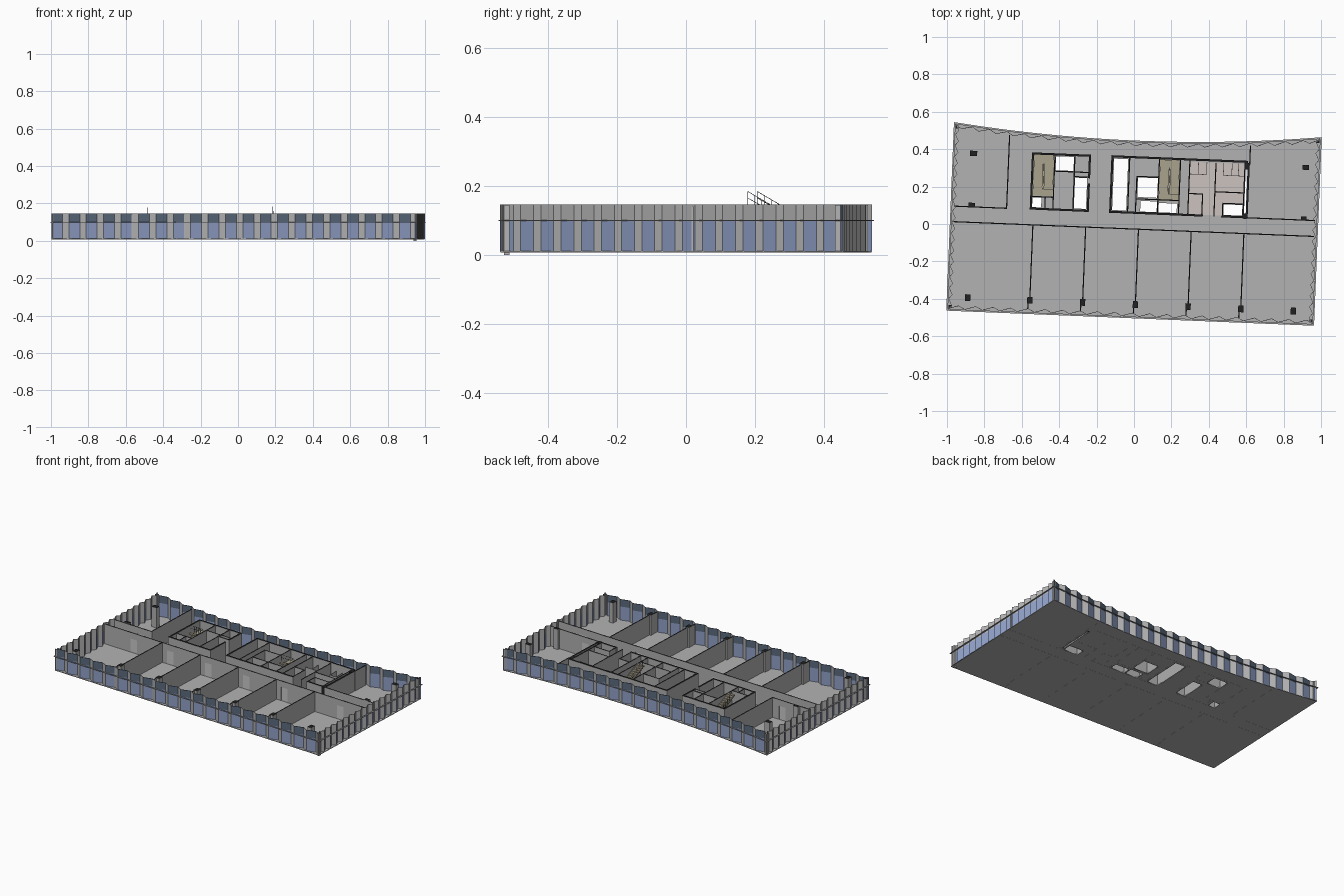
import bpy, bmesh, math
from mathutils import Vector

if "Cube" in bpy.data.objects:
    bpy.data.objects.remove(bpy.data.objects["Cube"])

TILT = -0.041            # whole plan is turned slightly about z
HU, HV, SAG = 0.978, 0.498, 0.058
Z0, ZM, Z1 = 0.010, 0.100, 0.147
T = 0.006                # partition thickness


def mat(name, rgb):
    m = bpy.data.materials.new(name)
    m.diffuse_color = (*rgb, 1)
    m.use_nodes = True
    m.node_tree.nodes["Principled BSDF"].inputs["Base Color"].default_value = m.diffuse_color
    return m


GREY = mat("grey", (0.45, 0.45, 0.45))
BLACK = mat("cut_black", (0.015, 0.015, 0.015))
GLASS = mat("blue_glass", (0.27, 0.34, 0.55))
DARK = mat("dark_glass", (0.10, 0.14, 0.20))
BEIGE = mat("stair_beige", (0.40, 0.36, 0.27))
PINK = mat("tile_floor", (0.60, 0.54, 0.52))
DOOR = mat("door_grey", (0.55, 0.56, 0.57))


def finish(name, data, mats=()):
    ob = bpy.data.objects.new(name, data)
    bpy.context.collection.objects.link(ob)
    ob.rotation_euler.z = TILT
    for m in mats:
        data.materials.append(m)
    return ob


def to_mesh(ob):
    bpy.ops.object.select_all(action='DESELECT')
    ob.select_set(True)
    bpy.context.view_layer.objects.active = ob
    bpy.ops.object.convert(target='MESH')


def boxes(name, items, m=GREY, cap=False):
    """One object of axis-aligned boxes (u0,u1,v0,v1,z0,z1); cap paints the tops black."""
    bm = bmesh.new()
    for u0, u1, v0, v1, z0, z1 in items:
        vs = bmesh.ops.create_cube(bm, size=1)["verts"]
        for v in vs:
            v.co = Vector(((u0 + u1) / 2 + v.co.x * (u1 - u0),
                           (v0 + v1) / 2 + v.co.y * (v1 - v0),
                           (z0 + z1) / 2 + v.co.z * (z1 - z0)))
    bm.normal_update()
    for f in bm.faces:
        f.material_index = 1 if cap and f.normal.z > 0.9 else 0
    me = bpy.data.meshes.new(name)
    bm.to_mesh(me)
    bm.free()
    return finish(name, me, (m, BLACK))


def plate(name, loops, z, half, m=GREY):
    """Flat plate from closed outlines; inner loops become holes."""
    cu = bpy.data.curves.new(name, 'CURVE')
    cu.dimensions, cu.fill_mode, cu.extrude = '2D', 'BOTH', half
    for lp in loops:
        sp = cu.splines.new('POLY')
        sp.points.add(len(lp) - 1)
        for p, (x, y) in zip(sp.points, lp):
            p.co = (x, y, 0, 1)
        sp.use_cyclic_u = True
    ob = finish(name, cu, (m,))
    ob.location.z = z
    to_mesh(ob)


def rect(u0, u1, v0, v1):
    return [(u0, v0), (u1, v0), (u1, v1), (u0, v1)]


def back_v(u):
    return HV - SAG + SAG * (u / HU) ** 2


def outline(off):
    """Plan outline, grown by off, with the concave back edge."""
    a, n = HU + off, 24
    back = [(a - 2 * a * i / n, back_v(a - 2 * a * i / n) + off) for i in range(n + 1)]
    return [(-a, -HV - off), (a, -HV - off)] + back


# floor slab with shaft openings, and the thin ledge round the facade
holes = [(-.43, -.335, .27, .345), (-.325, -.26, .07, .235), (-.548, -.50, .068, .12),
         (-.12, -.045, .07, .345), (.012, .118, .145, .25), (.03, .118, .068, .125),
         (.128, .225, .068, .118), (.475, .575, .068, .125), (.585, .596, .075, .33)]
plate("floor_slab", [outline(0)] + [rect(*h) for h in holes], 0.010, 0.002)
plate("facade_ledge", [outline(.006), outline(-.003)], ZM, 0.001)


# saw-tooth facade: wide glazed face and narrow solid return per bay
def facade(name, path, n, upper):
    bm = bmesh.new()
    pts = []
    for i in range(n):
        for t, d in ((0, .003), (.62, .021)):
            pts.append(path((i + t) / n, d))
    pts.append(path(1, .003))
    rows = [[bm.verts.new((x, y, z)) for x, y in pts] for z in (Z0, ZM, Z1)]
    for r in range(2):
        for i in range(len(pts) - 1):
            f = bm.faces.new((rows[r][i], rows[r][i + 1], rows[r + 1][i + 1], rows[r + 1][i]))
            f.material_index = (0 if i % 2 else 1) if r == 0 else (0 if i % 2 else 2)
    me = bpy.data.meshes.new(name)
    bm.to_mesh(me)
    bm.free()
    ob = finish(name, me, (GREY, GLASS, upper))
    s = ob.modifiers.new("thickness", 'SOLIDIFY')
    s.thickness, s.offset = 0.003, -1


def back_path(t, d):
    u = HU - 2 * HU * t
    return u, back_v(u) - d


facade("front_facade", lambda t, d: (-HU + 2 * HU * t, -HV + d), 21, DARK)
facade("right_facade", lambda t, d: (HU - d, -HV + 2 * HV * t), 17, GREY)
facade("back_facade", back_path, 21, DARK)
facade("left_facade", lambda t, d: (-HU + d, HV - 2 * HV * t), 17, GREY)
boxes("corner_posts", [(u - .008, u + .008, v - .008, v + .008, z, .145)
                       for u, v, z in ((.966, -.48, 0), (-.966, -.48, Z0),
                                       (.966, .48, Z0), (-.966, .48, Z0))], cap=True)

# structural columns
bays = [-.54, -.2575, .025, .307, .589]
cols = [(u, -.43, .014, .018) for u in [-.872] + bays + [.87]]
cols += [(-.872, .342, .019, .014), (-.871, .068, .018, .010),
         (.905, .34, .018, .013), (.906, .067, .015, .011)]
boxes("columns", [(u - a, u + a, v - b, v + b, Z0, .143) for u, v, a, b in cols], cap=True)


# corridor walls, split by doors
def corridor_wall(name, u0, u1, v, doors):
    w, segs, dr, u = .024, [], [], u0
    for d in doors:
        segs += [(u, d - w, v - T / 2, v + T / 2, .0075, .14),
                 (d - w, d + w, v - T / 2, v + T / 2, .1, .14)]
        dr.append((d - w, d + w, v - T / 3, v + T / 3, .012, .1))
        u = d + w
    segs.append((u, u1, v - T / 2, v + T / 2, .0075, .14))
    boxes(name, segs, cap=True)
    boxes(name + "_doors", dr, DOOR)


corridor_wall("corridor_south_wall", -.965, .965, -.027,
              [-.75] + [u + .06 for u in bays[:4]] + [.78])
corridor_wall("west_room_wall", -.965, -.683, .056, [-.76])
corridor_wall("east_room_wall", .595, .965, .058, [.70])

# room partitions running to the facade
boxes("partitions", [(u - T / 2, u + T / 2, -.43, -.027, .0075, .14) for u in bays]
      + [(u - .012, u - .006, -.478, -.43, .0075, .14) for u in bays]
      + [(-.687, -.681, .056, .448, .0075, .14), (.602, .608, .34, .445, .0075, .14)], cap=True)


# service cores: thick outer rings and thinner inner walls, as (u0,v0,u1,v1) runs
def walls(name, runs, t):
    boxes(name, [(u0 - t / 2, u1 + t / 2, v0 - t / 2, v1 + t / 2, .0075, .14)
                 for u0, v0, u1, v1 in runs], cap=True)


walls("core_outer_walls", [
    (-.555, .06, -.555, .355), (-.555, .355, -.25, .355), (-.25, .24, -.25, .355),
    (-.25, .06, -.25, .20), (-.555, .06, -.25, .06),
    (-.13, .06, -.13, .357), (-.13, .357, .59, .357), (-.13, .06, .36, .06),
    (.47, .06, .59, .06), (.60, .06, .60, .34)], .011)
walls("core_inner_walls", [
    (-.437, .06, -.437, .355), (-.437, .265, -.25, .265), (-.33, .06, -.33, .355),
    (-.555, .125, -.437, .125), (-.33, .24, -.25, .24), (-.48, .06, -.48, .125),
    (-.037, .06, -.037, .357), (.005, .06, .005, .255), (.005, .255, .122, .255),
    (.122, .06, .122, .357), (.005, .135, .235, .135), (.235, .06, .235, .357),
    (.285, .06, .285, .357), (.285, .175, .36, .175), (.36, .06, .36, .175),
    (.425, .06, .425, .34), (.425, .19, .58, .19), (.47, .06, .47, .13),
    (.47, .13, .58, .13), (.58, .06, .58, .34)], .006)
boxes("shaft_blocks", [(.578, .60, .315, .352, Z0, .141), (.58, .60, .052, .08, Z0, .141)],
      BLACK)
# washroom floors and cubicle screens
boxes("washroom_floor", [(.288, .47, .064, .345, .011, .014), (.47, .578, .133, .345, .011, .014)],
      PINK)
boxes("cubicle_screens", [(u, u + .003, .28, .345, .014, .10) for u in (.33, .375, .465, .51, .545)]
      + [(.288, .375, .278, .281, .014, .10), (.465, .578, .278, .281, .014, .10)])


# half-turn stairs with a sloping rail between flights
def stair(name, u0, u1):
    um, v0, v1, n = (u0 + u1) / 2, .165, .30, 9
    dv, dz = (v1 - v0) / n, .068 / n
    items = [(u0, u1, .13, .35, .011, .014), (u0, u1, v1, .35, .074, .08)]
    for i in range(n):
        a = v0 + i * dv
        items.append((u0, um - .004, a, a + dv, .006 + (i + 1) * dz, .014 + (i + 1) * dz))
        b = v1 - i * dv
        items.append((um + .004, u1, b - dv, b, .066 + (i + 1) * dz, .074 + (i + 1) * dz))
    boxes(name, items, BEIGE)
    cu = bpy.data.curves.new(name + "_rail", 'CURVE')
    cu.dimensions, cu.bevel_depth, cu.bevel_resolution = '3D', .0008, 0
    runs = [[(um, .31, .112), (um, .187, .184)], [(um, .31, .095), (um, .187, .165)],
            [(um, .165, .05), (um, .30, .115)]]
    runs += [[(um, .187 + .02 * k, .145 - .0105 * k), (um, .187 + .02 * k, .184 - .0117 * k)]
             for k in range(6)]
    for r in runs:
        sp = cu.splines.new('POLY')
        sp.points.add(1)
        for p, c in zip(sp.points, r):
            p.co = (*c, 1)
    to_mesh(finish(name + "_rail", cu, (BLACK,)))


stair("west_stair", -.548, -.441)
stair("east_stair", .126, .231)
